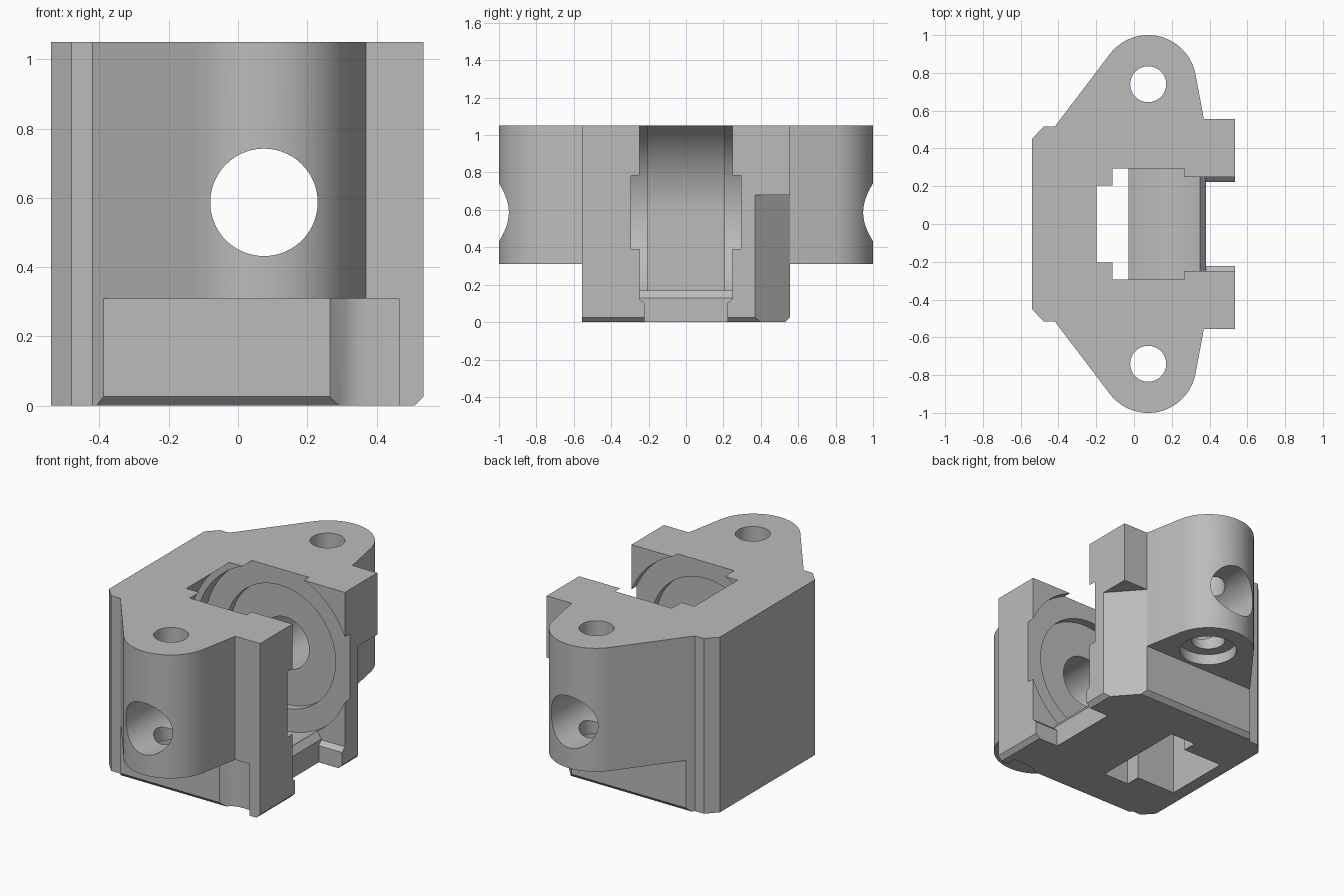
import bpy, bmesh, math
from mathutils import Vector

cube = bpy.data.objects.get("Cube")
if cube:
    bpy.data.objects.remove(cube, do_unlink=True)

grey = bpy.data.materials.new("plain_grey")
grey.use_nodes = True
grey.diffuse_color = (0.5, 0.5, 0.5, 1)
grey.node_tree.nodes["Principled BSDF"].inputs["Base Color"].default_value = (0.5, 0.5, 0.5, 1)

TOP = 1.05
HX, HZ = 0.075, 0.587      # pulley axle, along y
EAR_Y, EAR_R = 0.745, 0.255


def arc(cx, cy, r, start, end, n):
    """Points on an arc, angles in degrees."""
    return [(cx + r * math.cos(math.radians(start + (end - start) * i / n)),
             cy + r * math.sin(math.radians(start + (end - start) * i / n)))
            for i in range(n + 1)]


def prism(name, pts, axis, lo, hi):
    """Extrude a flat outline along x, y or z."""
    place = {"x": lambda a, b, c: (c, a, b),
             "y": lambda a, b, c: (a, c, b),
             "z": lambda a, b, c: (a, b, c)}[axis]
    bm = bmesh.new()
    face = bm.faces.new([bm.verts.new(place(a, b, lo)) for a, b in pts])
    new = bmesh.ops.extrude_face_region(bm, geom=[face])["geom"]
    move = Vector(place(0, 0, hi - lo))
    bmesh.ops.translate(bm, vec=move, verts=[v for v in new if isinstance(v, bmesh.types.BMVert)])
    bmesh.ops.recalc_face_normals(bm, faces=bm.faces)
    mesh = bpy.data.meshes.new(name)
    bm.to_mesh(mesh)
    bm.free()
    ob = bpy.data.objects.new(name, mesh)
    bpy.context.collection.objects.link(ob)
    return ob


def box(x0, x1, z0, z1):
    return [(x0, z0), (x1, z0), (x1, z1), (x0, z1)]


def disc(cx, cy, r):
    return arc(cx, cy, r, 0, 360, 96)[:-1]


def cut(pts, axis, lo, hi):
    """Subtract a prism from the body."""
    tool = prism("cutter", pts, axis, lo, hi)
    tool.hide_render = True
    mod = body.modifiers.new("cut", "BOOLEAN")
    mod.operation = "DIFFERENCE"
    mod.solver = "EXACT"
    mod.object = tool
    bpy.context.view_layer.objects.active = body
    bpy.ops.object.modifier_apply(modifier=mod.name)
    bpy.data.objects.remove(tool, do_unlink=True)


# Body outline: column, rounded ear, chamfered back corner, mirrored in y
half = [(0.535, 0.555), (0.37, 0.555)]
half += arc(HX, EAR_Y, EAR_R, 10.6, 142.7, 40)
half += [(-0.42, 0.515), (-0.48, 0.515), (-0.54, 0.45)]
outline = half + [(x, -y) for x, y in reversed(half)]
body = prism("bracket_body", outline, "z", 0, TOP)

for s in (-1, 1):
    # Space below each ear
    lo, hi = sorted((s * 0.556, s * 1.2))
    cut(box(-0.7, 0.45, -0.1, 0.31), "y", lo, hi)
    # Bolt hole and its counterbore
    cut(disc(HX, s * 0.74, 0.095), "z", -0.1, 1.2)
    cut(disc(HX, s * 0.74, 0.16), "z", 0.2, 0.375)
    # Bevel along the lower side edge
    cut([(s * 0.53, 0), (s * 0.6, 0.07), (s * 0.6, -0.1), (s * 0.53, -0.1)],
        "x", -0.6, 0.3 if s < 0 else 0.6)

# Bevel along the lower edge of the open side
cut([(0.51, 0), (0.6, 0.09), (0.6, -0.1), (0.51, -0.1)], "y", -0.7, 0.7)

# Corner relief at the back column, and shallow groove at the front column
cut([(0.535, 0.37), (0.37, 0.555), (0.37, 0.7), (0.7, 0.7), (0.7, 0.37)], "z", -0.1, 0.68)
cut([(0.265, -0.555), (0.315, -0.51), (0.34, -0.5), (0.37, -0.495),
     (0.465, -0.495), (0.465, -0.6), (0.265, -0.6)], "z", -0.1, 0.31)

# Pulley chamber, bearing seats and axle hole
cut(disc(HX, HZ, 0.5), "y", -0.295, 0.295)
cut(disc(HX, HZ, 0.365), "y", -0.345, 0.345)
cut(disc(HX, HZ, 0.155), "y", -1.2, 1.2)

# Belt channel behind the pulley, open at the top and the bottom
channel = [(-0.03, 1.2), (-0.03, -0.1), (-0.463, -0.1)]
channel += arc(HX, HZ, 0.538, 180, 108, 24)
cut(channel, "y", -0.205, 0.205)
cut(box(-0.2, -0.03, -0.1, 0.3), "y", -0.294, 0.294)

# Slot on the open side, narrower near the bottom
cut([(0.2, 1.2), (0.2, 0.169), (0.35, 0.169), (0.38, 0.13), (0.38, 0.125),
     (0.7, 0.125), (0.7, 1.2)], "y", -0.248, 0.248)
cut([(-0.222, -0.1), (-0.222, 0.1), (-0.248, 0.125), (-0.248, 0.2),
     (0.248, 0.2), (0.248, 0.125), (0.222, 0.1), (0.222, -0.1)], "x", 0.38, 0.7)

# Finish
body.data.materials.clear()
body.data.materials.append(grey)
for p in body.data.polygons:
    p.material_index = 0
bpy.ops.object.select_all(action="DESELECT")
body.select_set(True)
bpy.context.view_layer.objects.active = body
bpy.ops.object.shade_smooth_by_angle(angle=math.radians(25))
